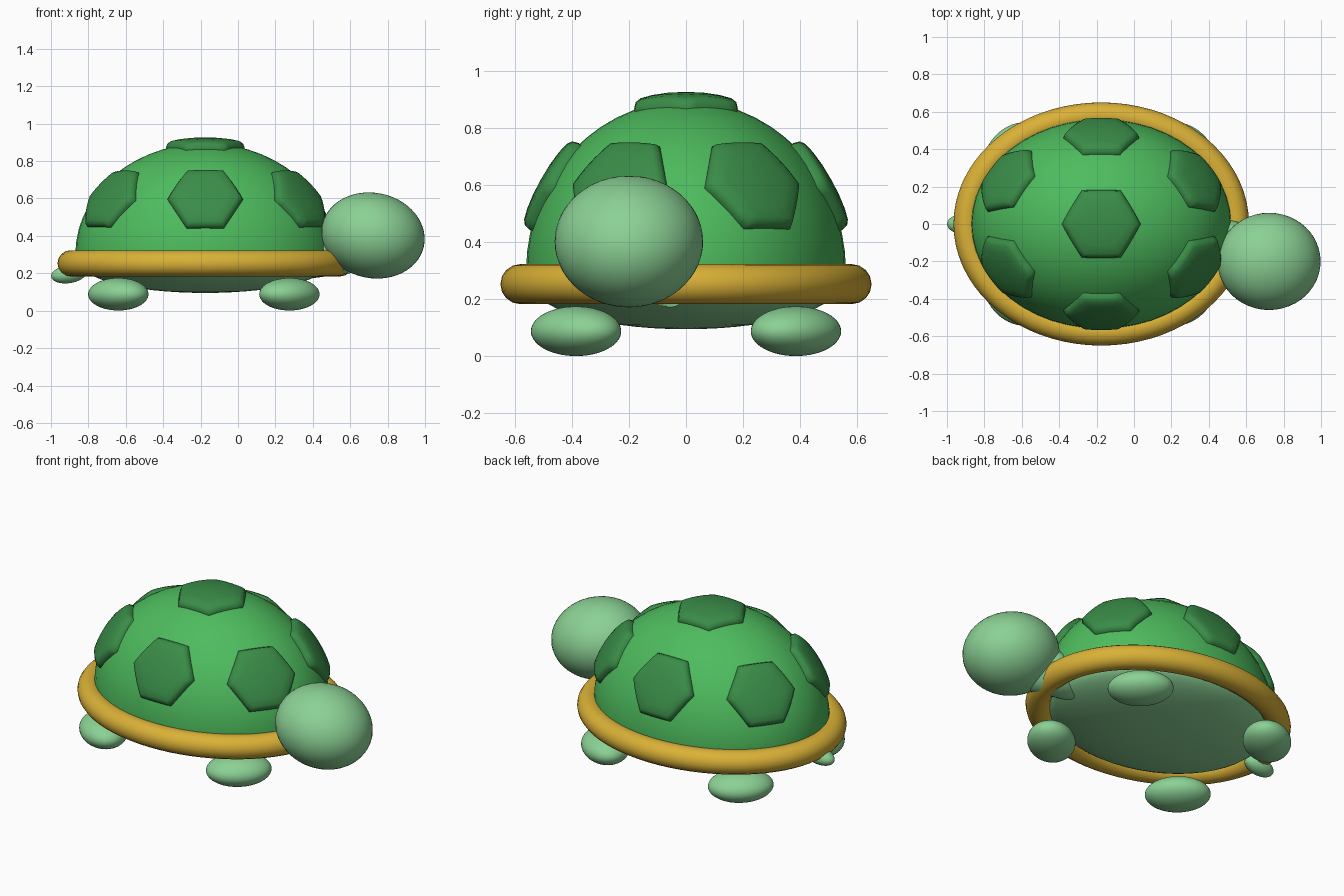
import bpy, bmesh, math
from mathutils import Vector, Matrix

old = bpy.data.objects.get("Cube")
if old:
    bpy.data.objects.remove(old, do_unlink=True)


def material(name, rgb):
    m = bpy.data.materials.new(name)
    m.use_nodes = True
    m.diffuse_color = (*rgb, 1)
    m.node_tree.nodes["Principled BSDF"].inputs["Base Color"].default_value = (*rgb, 1)
    return m


SHELL = material("shell green", (0.075, 0.50, 0.11))
PATCH = material("dark green", (0.042, 0.265, 0.065))
SKIN = material("pale green", (0.26, 0.64, 0.30))
RIM = material("golden rim", (0.70, 0.44, 0.038))

CENTRE = Vector((-0.175, 0, 0.3))
RADII = Vector((0.695, 0.56, 0.595))


def finish(bm, name, mat):
    mesh = bpy.data.meshes.new(name)
    bmesh.ops.recalc_face_normals(bm, faces=bm.faces)
    for f in bm.faces:
        f.smooth = True
    bm.to_mesh(mesh)
    bm.free()
    mesh.materials.append(mat)
    ob = bpy.data.objects.new(name, mesh)
    bpy.context.collection.objects.link(ob)
    return ob


def ellipsoid(name, centre, radii, mat, turn=0, tilt=0, floor=None):
    bm = bmesh.new()
    bmesh.ops.create_uvsphere(bm, u_segments=48, v_segments=28, radius=1)
    place = (Matrix.Translation(centre) @ Matrix.Rotation(turn, 4, 'Z')
             @ Matrix.Rotation(tilt, 4, 'Y') @ Matrix.Diagonal((*radii, 1)))
    bm.transform(place)
    if floor is not None:
        bmesh.ops.bisect_plane(bm, geom=bm.verts[:] + bm.edges[:] + bm.faces[:],
                               plane_co=(0, 0, floor), plane_no=(0, 0, -1), clear_outer=True)
    return finish(bm, name, mat)


def on_dome(p, lift):
    """Project a point onto the dome, then lift it along the normal."""
    u = Vector([(p[i] - CENTRE[i]) / RADII[i] for i in range(3)]).normalized()
    normal = Vector([u[i] / RADII[i] for i in range(3)]).normalized()
    return CENTRE + Vector([u[i] * RADII[i] for i in range(3)]) + normal * lift, normal


def shell_patch(name, direction, size):
    """Raised hexagon that follows the dome."""
    base, normal = on_dome(CENTRE + Vector([direction[i] * RADII[i] for i in range(3)]), 0)
    across = Vector((0, 0, 1)).cross(normal)
    across = across.normalized() if across.length > 0.01 else Vector((1, 0, 0))
    along = normal.cross(across)
    corners = [across * math.cos(k * math.pi / 3) + along * math.sin(k * math.pi / 3)
               for k in range(6)]
    steps = 5
    outline = [corners[k].lerp(corners[(k + 1) % 6], s / steps)
               for k in range(6) for s in range(steps)]
    bm = bmesh.new()
    middle = bm.verts.new(on_dome(base, 0.031)[0])
    previous = None
    for reach, lift in ((0.3, 0.032), (0.6, 0.033), (0.82, 0.032), (0.93, 0.024), (1, 0.004), (1.01, -0.02)):
        ring = [bm.verts.new(on_dome(base + c * size * reach, lift)[0]) for c in outline]
        for i in range(len(ring)):
            j = (i + 1) % len(ring)
            if previous:
                bm.faces.new((previous[i], ring[i], ring[j], previous[j]))
            else:
                bm.faces.new((middle, ring[i], ring[j]))
        previous = ring
    finish(bm, name, PATCH)


# Shell dome with one top patch and six around it
ellipsoid("shell_dome", CENTRE, RADII, SHELL, floor=0.25)
shell_patch("top_patch", (0, 0, 1), 0.22)
height = math.radians(31)
for k in range(6):
    a = math.radians(30 + 60 * k)
    shell_patch(f"side_patch_{k + 1}",
                (math.cos(a) * math.cos(height), math.sin(a) * math.cos(height), math.sin(height)), 0.21)

# Rim: round tube swept around an ellipse
bm = bmesh.new()
rings = []
for i in range(72):
    a = math.tau * i / 72
    out = Vector((math.cos(a) / 0.72, math.sin(a) / 0.58, 0)).normalized()
    core = Vector((-0.175 + 0.72 * math.cos(a), 0.58 * math.sin(a), 0.253))
    rings.append([bm.verts.new(core + (out * math.cos(b) + Vector((0, 0, math.sin(b)))) * 0.07)
                  for b in (math.tau * j / 16 for j in range(16))])
for i in range(72):
    for j in range(16):
        p, q, n = rings[i], rings[(i + 1) % 72], (j + 1) % 16
        bm.faces.new((p[j], q[j], q[n], p[n]))
finish(bm, "shell_rim", RIM)

# Body, head and tail
ellipsoid("belly", (-0.175, 0, 0.25), (0.66, 0.535, 0.155), SKIN)
ellipsoid("head", (0.722, -0.2, 0.402), (0.278, 0.26, 0.228), SKIN, tilt=math.radians(12))
ellipsoid("tail", (-0.905, 0, 0.195), (0.095, 0.055, 0.048), SKIN, tilt=math.radians(-8))

# Neck: tapered tube from belly to head
start, end = Vector((0.3, -0.02, 0.25)), Vector((0.68, -0.18, 0.37))
bm = bmesh.new()
bmesh.ops.create_cone(bm, segments=32, radius1=0.09, radius2=0.16,
                      depth=(end - start).length, cap_ends=True)
bm.transform(Matrix.Translation((start + end) / 2)
             @ (end - start).to_track_quat('Z', 'Y').to_matrix().to_4x4())
finish(bm, "neck", SKIN)

# Four feet, each turned across its corner
for end_name, x, sx in (("front", 0.275, 1), ("back", -0.64, -1)):
    for side_name, y, sy in (("left", 0.385, 1), ("right", -0.385, -1)):
        ellipsoid(f"{end_name}_{side_name}_foot", (x, y, 0.088), (0.183, 0.133, 0.087), SKIN,
                  turn=-sx * sy * math.radians(43))
